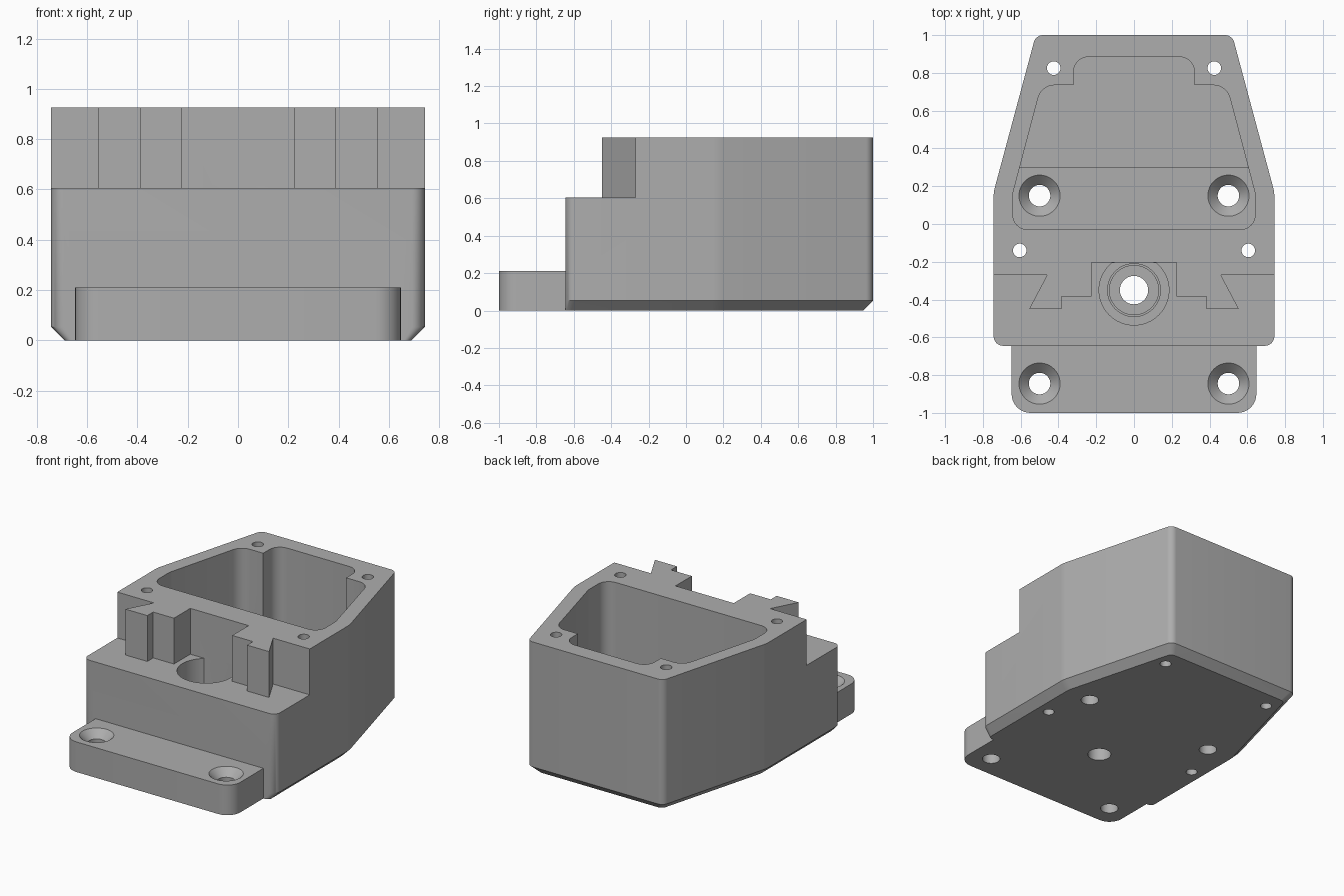
import bpy
import bmesh
from math import sin, cos, pi, tan
from mathutils import Vector

if "Cube" in bpy.data.objects:
    bpy.data.objects.remove(bpy.data.objects["Cube"])

grey = bpy.data.materials.new("plain grey")
grey.use_nodes = True
grey.diffuse_color = (0.42, 0.42, 0.42, 1)
grey.node_tree.nodes["Principled BSDF"].inputs["Base Color"].default_value = grey.diffuse_color

TOP, STEP, FLOOR = 0.925, 0.605, 0.21


def mirrored(half):
    """Close a right-hand half outline by mirroring it in x."""
    return half + [(-p[0],) + tuple(p[1:]) for p in reversed(half)]


def rounded(outline, steps=8):
    """Fillet each (x, y, radius) corner of an outline."""
    result = []
    for i, (x, y, r) in enumerate(outline):
        p = Vector((x, y))
        if r == 0:
            result.append(p)
            continue
        a = (Vector(outline[i - 1][:2]) - p).normalized()
        b = (Vector(outline[(i + 1) % len(outline)][:2]) - p).normalized()
        half = a.angle(b) / 2
        start, end = p + a * r / tan(half), p + b * r / tan(half)
        centre = p + (a + b).normalized() * r / sin(half)
        u, v = start - centre, end - centre
        turn = pi - 2 * half
        for k in range(steps + 1):
            t = turn * k / steps
            result.append(centre + (u * sin(turn - t) + v * sin(t)) / sin(turn))
    return result


def loft(name, layers):
    """Solid through (z, outline) layers of equal point count."""
    bm = bmesh.new()
    rings = [[bm.verts.new((p[0], p[1], z)) for p in pts] for z, pts in layers]
    n = len(rings[0])
    for low, high in zip(rings, rings[1:]):
        for i in range(n):
            j = (i + 1) % n
            bm.faces.new((low[i], low[j], high[j], high[i]))
    bm.faces.new(rings[0][::-1])
    bm.faces.new(rings[-1])
    bmesh.ops.recalc_face_normals(bm, faces=bm.faces)
    mesh = bpy.data.meshes.new(name)
    bm.to_mesh(mesh)
    bm.free()
    mesh.materials.append(grey)
    obj = bpy.data.objects.new(name, mesh)
    bpy.context.collection.objects.link(obj)
    return obj


def prism(name, outline, z0, z1):
    return loft(name, [(z0, outline), (z1, outline)])


def turned(name, x, y, profile, sides=48):
    """Round solid from (z, radius) pairs."""
    return loft(name, [(z, [(x + r * cos(2 * pi * i / sides), y + r * sin(2 * pi * i / sides))
                            for i in range(sides)]) for z, r in profile])


def combine(target, tool, operation="DIFFERENCE"):
    mod = target.modifiers.new(tool.name, "BOOLEAN")
    mod.operation = operation
    mod.solver = "EXACT"
    mod.object = tool
    bpy.context.view_layer.objects.active = target
    bpy.ops.object.modifier_apply(modifier=mod.name)
    bpy.data.objects.remove(tool)


# Tapered body, chamfered under its sides and back
outer = rounded(mirrored([(0.743, -0.645, 0.05), (0.743, 0.17, 0.2), (0.52, 1.0, 0.05)]))
base = rounded(mirrored([(0.69, -0.645, 0.03), (0.69, 0.163, 0.2), (0.478, 0.947, 0.04)]))
housing = loft("housing", [(0, base), (0.053, outer), (TOP, outer)])

# Front mounting flange
flange = rounded(mirrored([(0.648, -1.0, 0.1), (0.648, -0.6, 0)]))
combine(housing, prism("flange", flange, 0, FLOOR), "UNION")

# Front step, leaving two flared rail hooks
rail = mirrored([(1, -1.2), (1, -0.27), (0.46, -0.27), (0.555, -0.45), (0.385, -0.45),
                 (0.385, -0.385), (0.225, -0.385), (0.225, -0.205)])
combine(housing, prism("step_cutter", rail, STEP, 1.2))

# Main cavity with a deeper rear floor
rear = [(0.49, 0.735, 0.09), (0.32, 0.735, 0), (0.32, 0.885, 0.08)]
cavity = rounded(mirrored([(0.642, -0.03, 0.08), (0.642, 0.16, 0.15)] + rear))
combine(housing, prism("cavity_cutter", cavity, FLOOR, 1.2))
well = rounded(mirrored([(0.605, 0.3, 0)] + rear))
combine(housing, prism("well_cutter", well, 0.1, FLOOR + 0.1))

# Clipped round pocket with a stepped centre bore
pocket = [(0.185 * cos(2 * pi * i / 64), min(-0.35 + 0.185 * sin(2 * pi * i / 64), -0.205))
          for i in range(64)]
clean = [p for i, p in enumerate(pocket)
         if p[1] < -0.205 or pocket[i - 1][1] < -0.205 or pocket[(i + 1) % 64][1] < -0.205]
combine(housing, prism("pocket_cutter", clean, 0.3, STEP + 0.05))
combine(housing, turned("bore_cutter", 0, -0.35, [(0.12, 0.13), (0.22, 0.13), (0.22, 0.14), (0.34, 0.14)]))
combine(housing, turned("centre_hole", 0, -0.35, [(-0.1, 0.075), (0.2, 0.075)]))

# Countersunk and plain screw holes on both sides
for side in (-1, 1):
    for y in (0.15, -0.845):
        combine(housing, turned("countersink", side * 0.5, y,
                                [(-0.1, 0.057), (FLOOR - 0.052, 0.057), (FLOOR, 0.109), (FLOOR + 0.05, 0.109)]))
    for x, y in ((0.425, 0.825), (0.605, -0.14)):
        combine(housing, turned("screw_hole", side * x, y, [(-0.1, 0.036), (1.2, 0.036)], 32))

bpy.ops.object.select_all(action="DESELECT")
housing.select_set(True)
bpy.context.view_layer.objects.active = housing
bpy.ops.object.shade_smooth_by_angle(angle=pi / 6)
